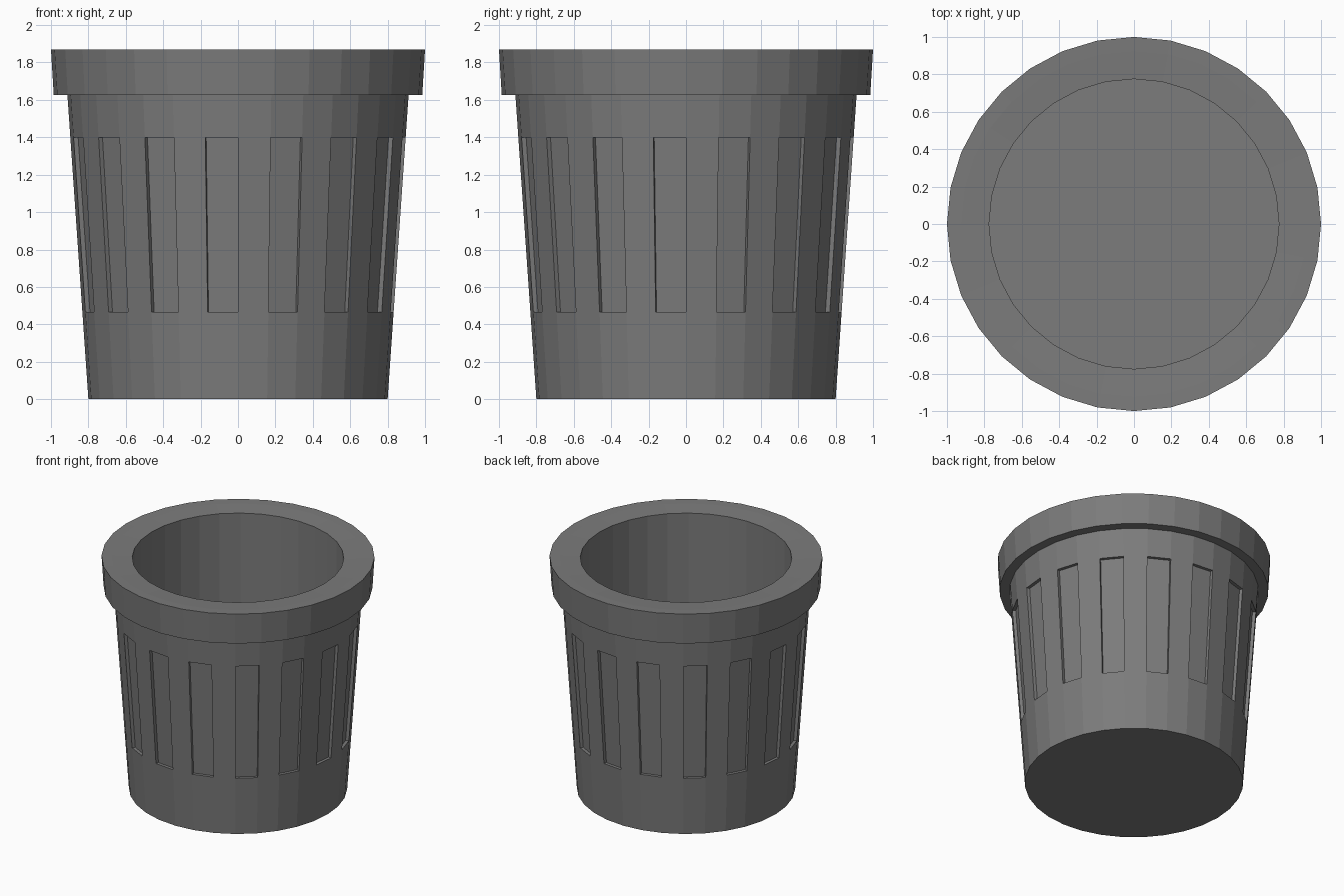
import bpy, bmesh, math

if "Cube" in bpy.data.objects:
    bpy.data.objects.remove(bpy.data.objects["Cube"])

SIDES = 32

mat = bpy.data.materials.new("dark grey")
mat.diffuse_color = (0.2, 0.2, 0.2, 1)
mat.use_nodes = True
mat.node_tree.nodes["Principled BSDF"].inputs["Base Color"].default_value = mat.diffuse_color

bm = bmesh.new()

def ring(r, z):
    return [bm.verts.new((r * math.cos(2 * math.pi * i / SIDES),
                          r * math.sin(2 * math.pi * i / SIDES), z))
            for i in range(SIDES)]

def body_radius(z):
    return 0.8 + 0.112 * z / 1.625

# Lathe profile: outer wall, overhanging rim, straight inner wall
LOW, HIGH, DEPTH = 0.465, 1.4, 0.025
profile = [(0.8, 0), (body_radius(LOW), LOW), (body_radius(HIGH), HIGH),
           (body_radius(1.625), 1.625), (0.985, 1.625), (1.0, 1.87),
           (0.925, 1.868), (0.775, 1.86), (0.775, 0.05)]
rings = [ring(r, z) for r, z in profile]

# Sunken panels on every second side of the middle band
inner = [ring(body_radius(z) - DEPTH, z) for z in (LOW, HIGH)]
for level in range(len(rings) - 1):
    a, b = rings[level], rings[level + 1]
    for i in range(SIDES):
        j = (i + 1) % SIDES
        if level == 1 and i % 2:
            c, d = inner
            bm.faces.new((c[i], c[j], d[j], d[i]))
            bm.faces.new((a[i], a[j], c[j], c[i]))
            bm.faces.new((d[i], d[j], b[j], b[i]))
            bm.faces.new((a[i], c[i], d[i], b[i]))
            bm.faces.new((c[j], a[j], b[j], d[j]))
        else:
            bm.faces.new((a[i], a[j], b[j], b[i]))

# Underside and inner floor
bm.faces.new(rings[0][::-1])
bm.faces.new(rings[-1])
bmesh.ops.recalc_face_normals(bm, faces=bm.faces[:])

mesh = bpy.data.meshes.new("flower_pot")
bm.to_mesh(mesh)
bm.free()
mesh.materials.append(mat)
pot = bpy.data.objects.new("flower_pot", mesh)
bpy.context.collection.objects.link(pot)
